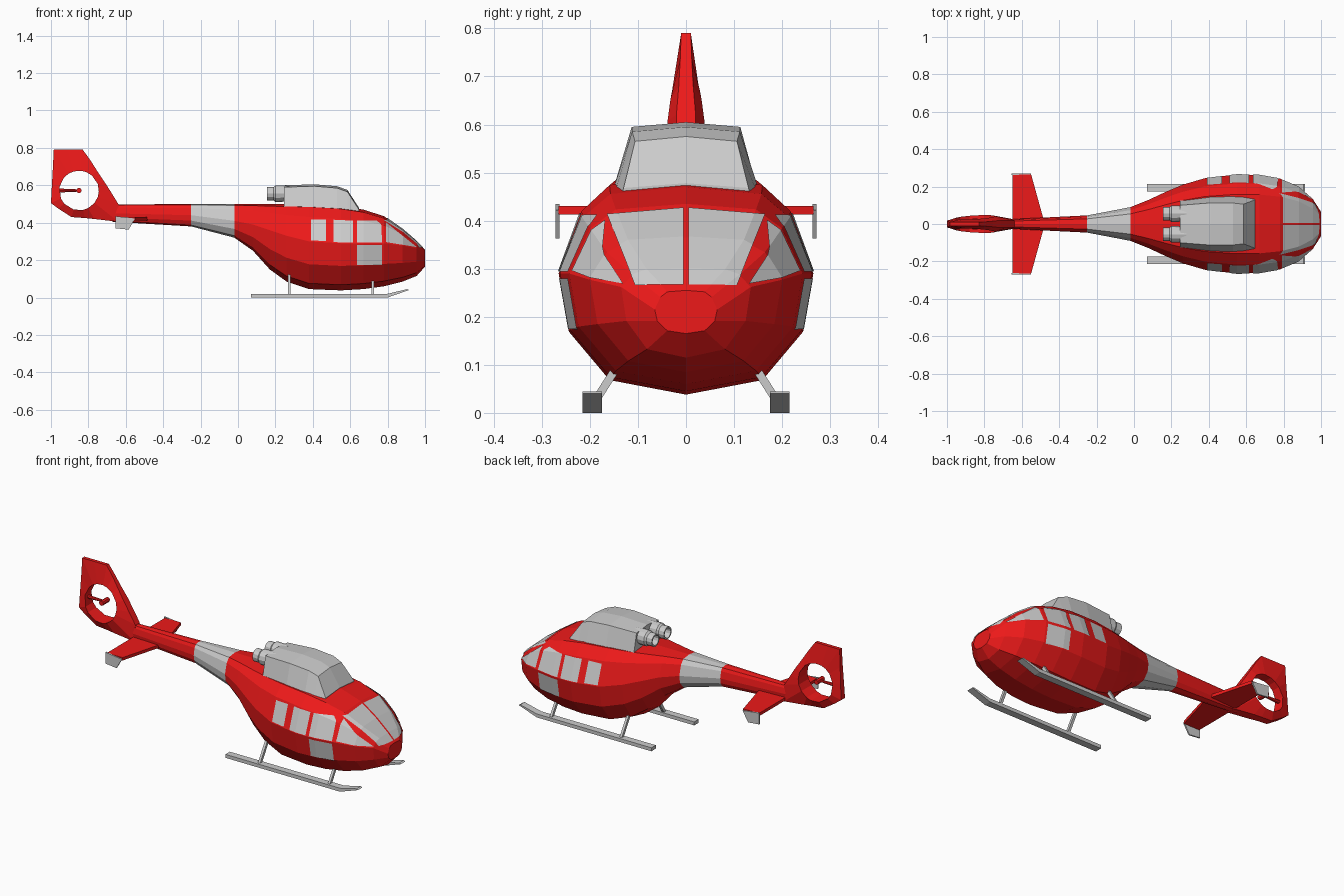
import bpy, bmesh
from math import cos, sin, pi, atan2
from mathutils import Vector

if "Cube" in bpy.data.objects:
    bpy.data.objects.remove(bpy.data.objects["Cube"])

red = bpy.data.materials.new("red_paint")
red.diffuse_color = (0.85, 0.01, 0.01, 1)
red.use_nodes = True
red.node_tree.nodes["Principled BSDF"].inputs["Base Color"].default_value = red.diffuse_color


def add(name, bm, mat=None, mirror=False, recalc=True):
    if recalc:
        bmesh.ops.recalc_face_normals(bm, faces=bm.faces)
    me = bpy.data.meshes.new(name)
    bm.to_mesh(me)
    bm.free()
    ob = bpy.data.objects.new(name, me)
    bpy.context.collection.objects.link(ob)
    if mat:
        me.materials.append(mat)
    if mirror:
        ob.modifiers.new("mirror", 'MIRROR').use_axis = (False, True, False)
    return ob


def loft(rings):
    bm = bmesh.new()
    vs = [[bm.verts.new(p) for p in r] for r in rings]
    n = len(vs[0])
    for a, b in zip(vs, vs[1:]):
        for i in range(n):
            j = (i + 1) % n
            bm.faces.new((a[i], a[j], b[j], b[i]))
    bm.faces.new(vs[0])
    bm.faces.new(vs[-1])
    bmesh.ops.recalc_face_normals(bm, faces=bm.faces)
    return bm


def ring(x, half):
    # half profile runs from bottom centre to top centre
    pts = half + [(-y, z) for y, z in reversed(half[1:-1])]
    return [(x, y, z) for y, z in pts]


def hull_ring(x, w, zb, zm, zt):
    lo, hi = zm - zb, zt - zm
    return ring(x, [(0, zb), (.6 * w, zb + .12 * lo), (.92 * w, zb + .52 * lo), (w, zm),
                    (.82 * w, zm + .65 * hi), (.6 * w, zm + .92 * hi), (0, zt)])


def prism(outline, axis, a, b):
    def put(p, d):
        q = list(p)
        q.insert(axis, d)
        return q
    return loft([[put(p, a) for p in outline], [put(p, b) for p in outline]])


def lathe_x(profile, y, z, n=12):
    return loft([[(x, y + r * cos(2 * pi * i / n), z + r * sin(2 * pi * i / n))
                  for i in range(n)] for x, r in profile])


# Fuselage, grey band and tail boom: x, half width, bottom, widest height, top
cabin = [(-.02, .09, .32, .41, .50), (.08, .13, .25, .39, .50), (.17, .172, .15, .36, .50),
         (.26, .21, .085, .33, .50), (.38, .245, .045, .30, .50), (.55, .265, .038, .29, .49),
         (.67, .262, .045, .29, .47), (.78, .243, .06, .29, .435), (.88, .2, .085, .277, .365),
         (.955, .135, .115, .262, .30), (1.0, .065, .165, .215, .255)]
band = [(-.25, .046, .38, .44, .50), (-.02, .09, .32, .41, .50)]
boom = [(-.67, .025, .405, .45, .497), (-.25, .046, .38, .44, .50)]
hull = loft([hull_ring(*s) for s in cabin])
add("fuselage", hull.copy(), red)
add("tail_band", loft([hull_ring(*s) for s in band]))
add("tail_boom", loft([hull_ring(*s) for s in boom]), red)


# Windows: pieces of the hull cut out by a polygon seen from the side or front
def window(name, poly, front=False):
    bm = hull.copy()
    mid = sum((Vector(p) for p in poly), Vector((0, 0))) / len(poly)

    def to3(v):
        return Vector((0, v[0], v[1])) if front else Vector((v[0], 0, v[1]))
    cuts = [(Vector((.7, 0, 0)), Vector((-1, 0, 0))) if front
            else (Vector((0, .01, 0)), Vector((0, -1, 0)))]
    for p, q in zip(poly, poly[1:] + poly[:1]):
        d = Vector(q) - Vector(p)
        n = Vector((d.y, -d.x))
        if n.dot(mid - Vector(p)) > 0:
            n = -n
        cuts.append((to3(p), to3(n).normalized()))
    for co, no in cuts:
        bmesh.ops.bisect_plane(bm, geom=bm.verts[:] + bm.edges[:] + bm.faces[:],
                               plane_co=co, plane_no=no, clear_outer=True)
    bm.normal_update()
    for v in bm.verts:
        v.co += v.normal * .003
    add(name, bm, mirror=True, recalc=False)


window("rear_window", [(.39, .305), (.47, .30), (.47, .415), (.39, .415)])
window("middle_window", [(.51, .295), (.615, .292), (.615, .41), (.51, .415)])
window("door_window", [(.635, .293), (.77, .293), (.765, .39), (.74, .41), (.635, .41)])
window("door_lower_window", [(.635, .175), (.77, .175), (.77, .28), (.635, .28)])
window("windshield", [(.005, .265), (.105, .265), (.163, .412), (.005, .425)], True)
window("side_windshield", [(.79, .40), (.79, .295), (.955, .268)])

# Engine cowling on the roof: x, base half width, top half width, top
cowl = [(.245, .13, .10, .60), (.41, .15, .113, .605), (.53, .153, .112, .595),
        (.585, .147, .106, .575), (.648, .132, .13, .478)]
add("engine_cowling", loft([ring(x, [(0, .455), (wb, .46), (wt, zt - .01), (0, zt)])
                            for x, wb, wt, zt in cowl]))

# Twin exhausts with hollow ends
for y, side in ((.055, "left"), (-.055, "right")):
    add(side + "_exhaust", lathe_x([(.28, .042), (.2, .044), (.19, .036), (.155, .036),
                                    (.155, .028), (.21, .026)], y, .555))

# Tail fin with a round opening: outline x, z, half thickness
outline = [(-.64, .50, .02), (-.68, .565, .02), (-.715, .62, .02), (-.755, .68, .015),
           (-.79, .735, .012), (-.83, .79, .01), (-.91, .79, .01), (-.985, .79, .01),
           (-.99, .69, .012), (-.995, .60, .015), (-1.0, .505, .018), (-.96, .475, .02),
           (-.89, .43, .02), (-.82, .425, .022), (-.77, .42, .025), (-.64, .405, .025)]
cx, cz, r = -.85, .572, .106
bm = bmesh.new()
loops = []
for x, z, t in outline:
    a = atan2(z - cz, x - cx)
    hx, hz, ht = cx + r * cos(a), cz + r * sin(a), .036 - .01 * sin(a) + .006 * cos(a)
    loops.append([bm.verts.new(p) for p in
                  ((x, t, z), (hx, ht, hz), (hx, -ht, hz), (x, -t, z))])
for a, b in zip(loops, loops[1:] + loops[:1]):
    for i in range(4):
        j = (i + 1) % 4
        bm.faces.new((a[i], a[j], b[j], b[i]))
add("tail_fin", bm, red)

# Tail rotor strut and hub
add("tail_rotor_strut", lathe_x([(-.965, .011), (-.85, .006)], 0, .572, 8), red)
hub = [(cx + .014 * cos(pi * i / 4), .572 + .014 * sin(pi * i / 4)) for i in range(8)]
add("tail_rotor_hub", prism(hub, 1, -.03, .03), red)

# Horizontal stabilizer and its end plates
add("stabilizer", prism([(-.65, -.265), (-.55, -.265), (-.485, -.03), (-.485, .03),
                         (-.55, .265), (-.65, .265)], 2, .413, .43), red)
add("stabilizer_end_plate", prism([(-.655, .435), (-.55, .422), (-.585, .363), (-.655, .37)],
                                  1, .263, .271), mirror=True)

# Landing skids with upturned tips
add("skid", prism([(.07, 0), (.8, 0), (.915, .04), (.905, .045), (.8, .02), (.07, .02)],
                  1, .175, .215), mirror=True)

# Skid struts
for name, x in (("rear_strut", .275), ("front_strut", .72)):
    add(name, prism([(.185, .015), (.205, .015), (.135, .125), (.115, .125)],
                    0, x - .007, x + .007), mirror=True)
hull.free()
